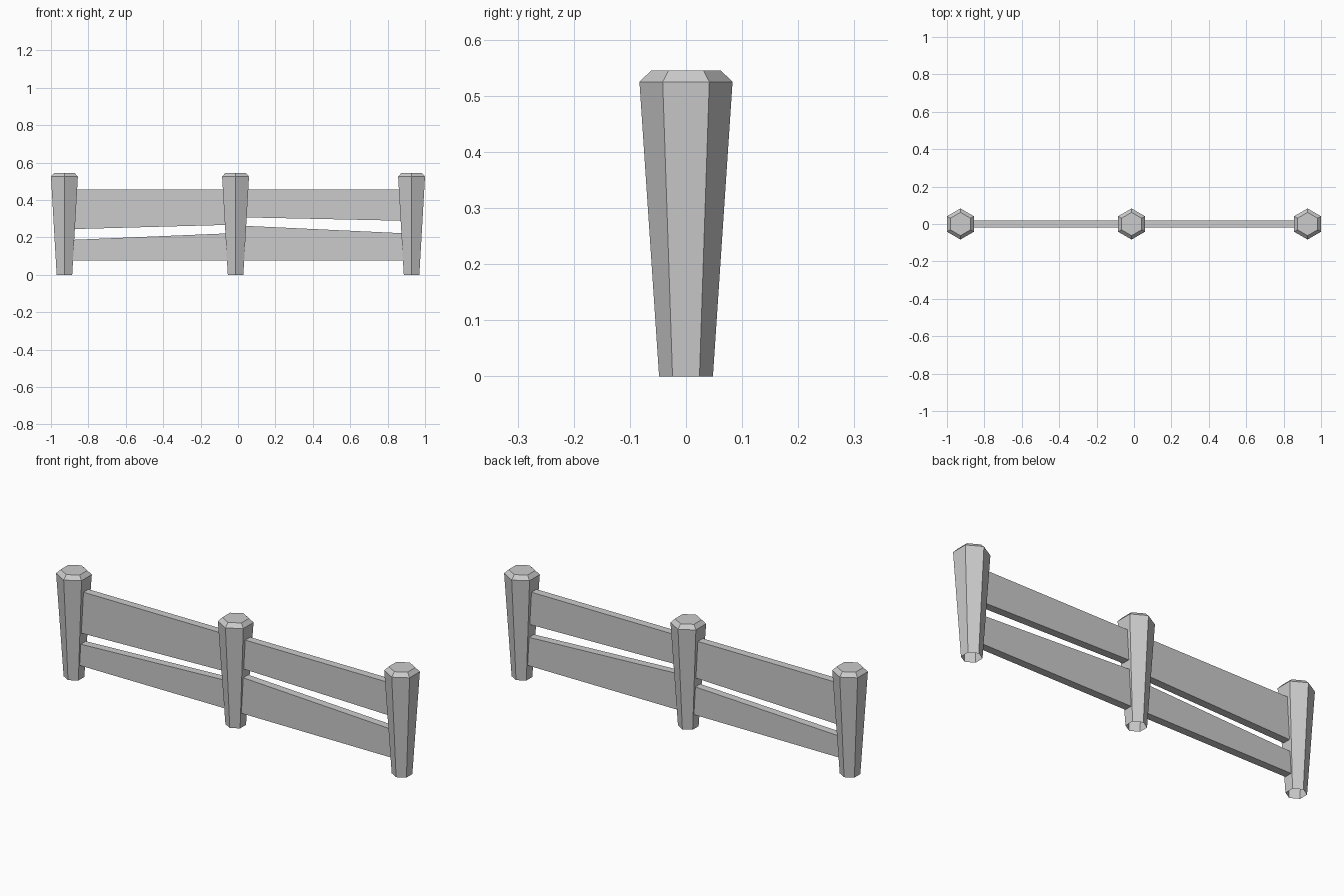
import bpy, bmesh
from math import pi, sin, cos

cube = bpy.data.objects.get("Cube")
if cube:
    bpy.data.objects.remove(cube, do_unlink=True)

grey = bpy.data.materials.new("plain_grey")
grey.use_nodes = True
colour = (0.6, 0.6, 0.6, 1)
grey.diffuse_color = colour
grey.node_tree.nodes["Principled BSDF"].inputs["Base Color"].default_value = colour


def finish(name, bm, location=(0, 0, 0)):
    bmesh.ops.recalc_face_normals(bm, faces=bm.faces)
    mesh = bpy.data.meshes.new(name)
    bm.to_mesh(mesh)
    bm.free()
    mesh.materials.append(grey)
    obj = bpy.data.objects.new(name, mesh)
    obj.location = location
    bpy.context.collection.objects.link(obj)


# Tapered six-sided post with a chamfered top and an open foot
def post(name, x):
    bm = bmesh.new()
    rings = []
    for radius, z in ((0.048, 0), (0.083, 0.525), (0.062, 0.545)):
        angles = [pi / 2 + i * pi / 3 for i in range(6)]
        rings.append([bm.verts.new((radius * cos(a), radius * sin(a), z)) for a in angles])
    for low, high in zip(rings, rings[1:]):
        for i in range(6):
            j = (i + 1) % 6
            bm.faces.new((low[i], low[j], high[j], high[i]))
    bm.faces.new(rings[-1])
    finish(name, bm, (x, 0, 0))


# Plank with its own bottom and top height at each end
def rail(name, x0, x1, start, end, half=0.02):
    bm = bmesh.new()
    outline = ((x0, start[0]), (x1, end[0]), (x1, end[1]), (x0, start[1]))
    face = bm.faces.new([bm.verts.new((x, -half, z)) for x, z in outline])
    side = bmesh.ops.extrude_face_region(bm, geom=[face])["geom"]
    verts = [v for v in side if isinstance(v, bmesh.types.BMVert)]
    bmesh.ops.translate(bm, verts=verts, vec=(0, 2 * half, 0))
    finish(name, bm)


left, middle, right = 0.928, -0.013, -0.928
post("left_post", left)
post("middle_post", middle)
post("right_post", right)

rail("upper_right_rail", right, middle, (0.243, 0.457), (0.268, 0.457))
rail("upper_left_rail", middle, left, (0.308, 0.457), (0.288, 0.457))
rail("lower_right_rail", right, middle, (0.077, 0.185), (0.077, 0.223))
rail("lower_left_rail", middle, left, (0.077, 0.264), (0.077, 0.22))
